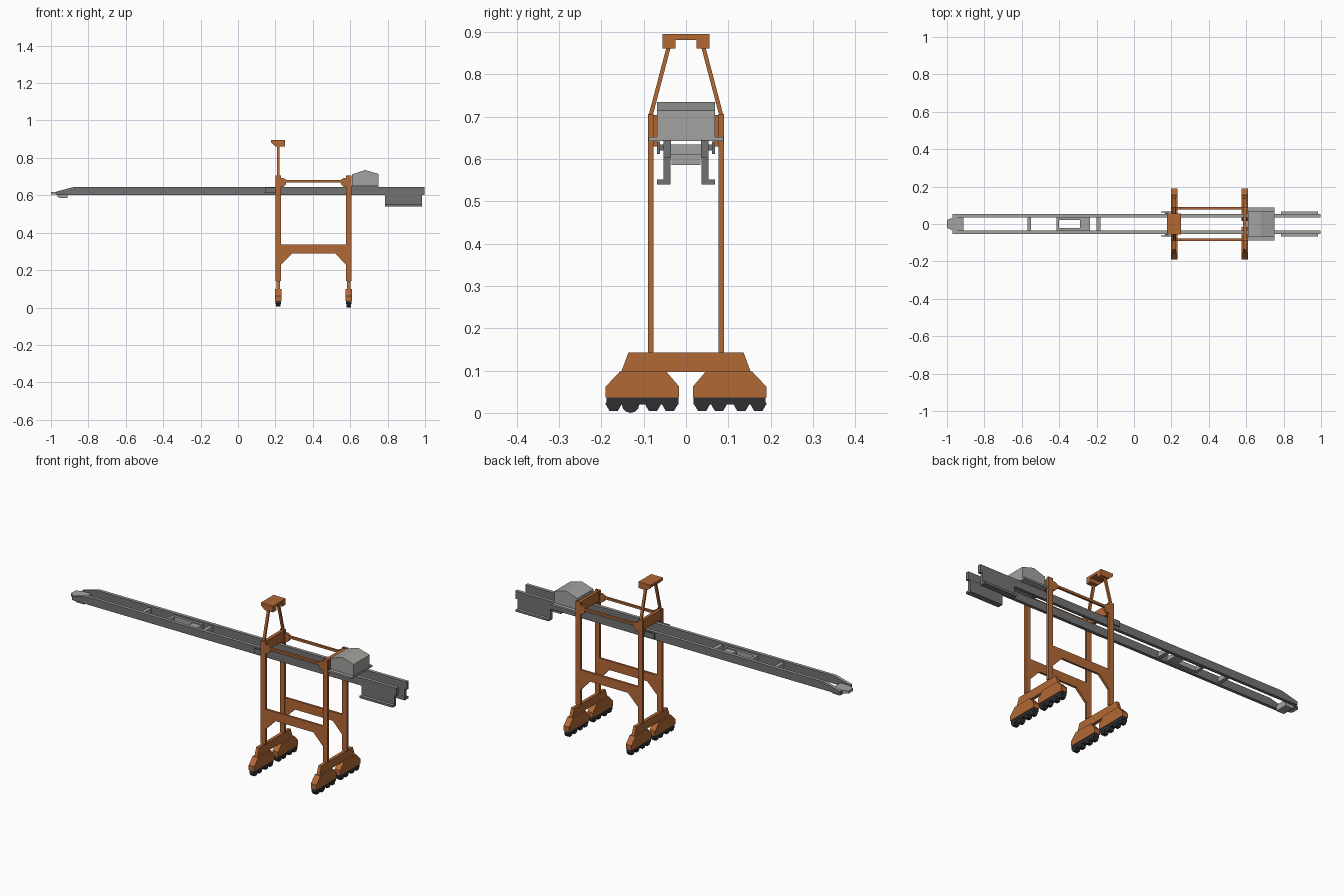
import bpy, bmesh, math
from mathutils import Vector

if "Cube" in bpy.data.objects:
    bpy.data.objects.remove(bpy.data.objects["Cube"])


def material(name, rgb):
    m = bpy.data.materials.new(name)
    m.diffuse_color = (*rgb, 1)
    m.use_nodes = True
    m.node_tree.nodes["Principled BSDF"].inputs["Base Color"].default_value = m.diffuse_color
    return m


ORANGE = material("rust orange", (0.45, 0.14, 0.036))
LIGHT = material("light grey", (0.36, 0.37, 0.35))
DARK = material("dark grey", (0.17, 0.17, 0.17))
BLACK = material("wheel black", (0.03, 0.03, 0.033))


def prism(name, pts, axis, lo, hi, mat, top=None):
    """Extrude a closed profile; axis 'y' uses (x, z), 'x' uses (y, z), 'z' uses (x, y)."""
    def place(p, t):
        return {"y": (p[0], t, p[1]), "x": (t, p[0], p[1]), "z": (p[0], p[1], t)}[axis]
    bm = bmesh.new()
    face = bm.faces.new([bm.verts.new(place(p, lo)) for p in pts])
    ext = bmesh.ops.extrude_face_region(bm, geom=[face])
    shift = Vector(place((0, 0), hi - lo))
    bmesh.ops.translate(bm, vec=shift, verts=[g for g in ext["geom"] if isinstance(g, bmesh.types.BMVert)])
    bmesh.ops.recalc_face_normals(bm, faces=bm.faces)
    me = bpy.data.meshes.new(name)
    me.materials.append(mat)
    if top:
        # upward faces take the second colour
        me.materials.append(top)
        for f in bm.faces:
            f.normal_update()
            f.material_index = int(f.normal.z > 0.5)
    bm.to_mesh(me)
    bm.free()
    ob = bpy.data.objects.new(name, me)
    bpy.context.collection.objects.link(ob)
    return ob


def box(name, x, y, z, mat, top=None):
    return prism(name, [(x[0], z[0]), (x[1], z[0]), (x[1], z[1]), (x[0], z[1])], "y", y[0], y[1], mat, top)


def pair(s, a, b):
    return sorted((s * a, s * b))


LEG_X = (0.215, 0.592)

# Bogies, wheels, sills and portal posts
for i, cx in enumerate(LEG_X):
    prism("sill_beam", [(-0.153, 0.097), (0.153, 0.097), (0.136, 0.143), (-0.136, 0.143)],
          "x", cx - 0.009, cx + 0.009, ORANGE)
    for s in (-1, 1):
        prism("bogie", [(s * y, z) for y, z in ((0.19, 0.036), (0.19, 0.062), (0.156, 0.098),
                                                (0.047, 0.098), (0.016, 0.062), (0.016, 0.036))],
              "x", cx - 0.017, cx + 0.017, ORANGE)
        box("wheel_carrier", (cx - 0.014, cx + 0.014), pair(s, 0.018, 0.188), (0.02, 0.037), BLACK)
        for k, wy in enumerate((0.171, 0.131, 0.078, 0.038)):
            n, r, zc = (12, 0.021, 0.021) if (i == 1 and s == -1 and k == 1) else (6, 0.0195, 0.0215)
            prism("wheel", [(s * wy + r * math.cos(math.tau * a / n), zc + r * math.sin(math.tau * a / n))
                            for a in range(n)], "x", cx - 0.013, cx + 0.013, BLACK)
        box("portal_post", (cx - 0.0145, cx + 0.0145), pair(s, 0.077, 0.09), (0.143, 0.707), ORANGE)
        box("girder_hanger", (cx - 0.009, cx + 0.009), pair(s, 0.067, 0.078), (0.63, 0.704), ORANGE)
    box("top_cross_beam", (cx - 0.009, cx + 0.009), (-0.078, 0.078), (0.65, 0.704), ORANGE)

# Side portal beams with knees, upper tie rods and their end brackets
for s in (-1, 1):
    prism("portal_side_beam", [(0.226, 0.338), (0.58, 0.338), (0.58, 0.225), (0.52, 0.289),
                               (0.29, 0.289), (0.226, 0.225)], "y", *pair(s, 0.0775, 0.0895), ORANGE)
    box("upper_tie", (0.24, 0.57), pair(s, 0.078, 0.09), (0.669, 0.681), ORANGE)
    for x0, d in ((0.228, 1), (0.579, -1)):
        prism("tie_bracket", [(x0, 0.645), (x0 + d * 0.014, 0.645), (x0 + d * 0.028, 0.658),
                              (x0 + d * 0.028, 0.684), (x0 + d * 0.014, 0.692), (x0, 0.692)],
              "y", *pair(s, 0.078, 0.09), ORANGE)

# Mast: two leaning struts and an inverted U head
for s in (-1, 1):
    prism("mast_strut", [(s * 0.088, 0.705), (s * 0.078, 0.705), (s * 0.036, 0.865), (s * 0.046, 0.865)],
          "x", 0.208, 0.222, ORANGE)
    prism("mast_head_block", [(0.177, 0.894), (0.25, 0.894), (0.25, 0.861), (0.2, 0.861), (0.177, 0.882)],
          "y", *pair(s, 0.025, 0.055), ORANGE)
box("mast_head_plate", (0.177, 0.25), (-0.055, 0.055), (0.882, 0.8955), ORANGE)

# Twin boom girders with tapered nose, hinge plates and counterweights
for s in (-1, 1):
    prism("boom_girder", [(-0.97, 0.602), (0.998, 0.602), (0.998, 0.645), (-0.875, 0.645), (-0.97, 0.62)],
          "y", *pair(s, 0.036, 0.053), DARK, LIGHT)
    box("hinge_plate", (0.145, 0.205), pair(s, 0.061, 0.068), (0.612, 0.642), DARK)
    box("hinge_pin", (0.165, 0.185), pair(s, 0.05, 0.063), (0.62, 0.635), DARK)
    box("counterweight_web", (0.785, 0.985), pair(s, 0.037, 0.053), (0.54, 0.604), DARK)
    box("counterweight_foot", (0.785, 0.985), pair(s, 0.037, 0.068), (0.54, 0.552), DARK, LIGHT)

# Boom tip and underslung tip box
prism("boom_tip", [(-1.0, -0.02), (-0.97, -0.034), (-0.912, -0.034), (-0.912, 0.034), (-0.97, 0.034), (-1.0, 0.02)],
      "z", 0.603, 0.618, LIGHT)
prism("boom_tip_box", [(-0.965, 0.604), (-0.965, 0.592), (-0.955, 0.586), (-0.912, 0.586), (-0.912, 0.604)],
      "y", -0.034, 0.034, LIGHT)

# Cross ties and trolley frame between the girders
for x0, x1 in ((-0.57, -0.55), (-0.2, -0.178)):
    box("boom_cross_tie", (x0, x1), (-0.037, 0.037), (0.61, 0.635), LIGHT)
for s in (-1, 1):
    box("trolley_side", (-0.415, -0.235), pair(s, 0.022, 0.037), (0.61, 0.635), LIGHT)
box("trolley_end", (-0.415, -0.4), (-0.023, 0.023), (0.61, 0.635), LIGHT)
box("trolley_deck", (-0.29, -0.235), (-0.023, 0.023), (0.61, 0.63), LIGHT)

# Machinery house on its deck
box("house_deck", (0.608, 0.752), (-0.089, 0.089), (0.643, 0.652), LIGHT)
prism("machinery_house", [(0.61, 0.65), (0.75, 0.65), (0.75, 0.715), (0.68, 0.735), (0.61, 0.712)],
      "y", -0.069, 0.069, LIGHT)
